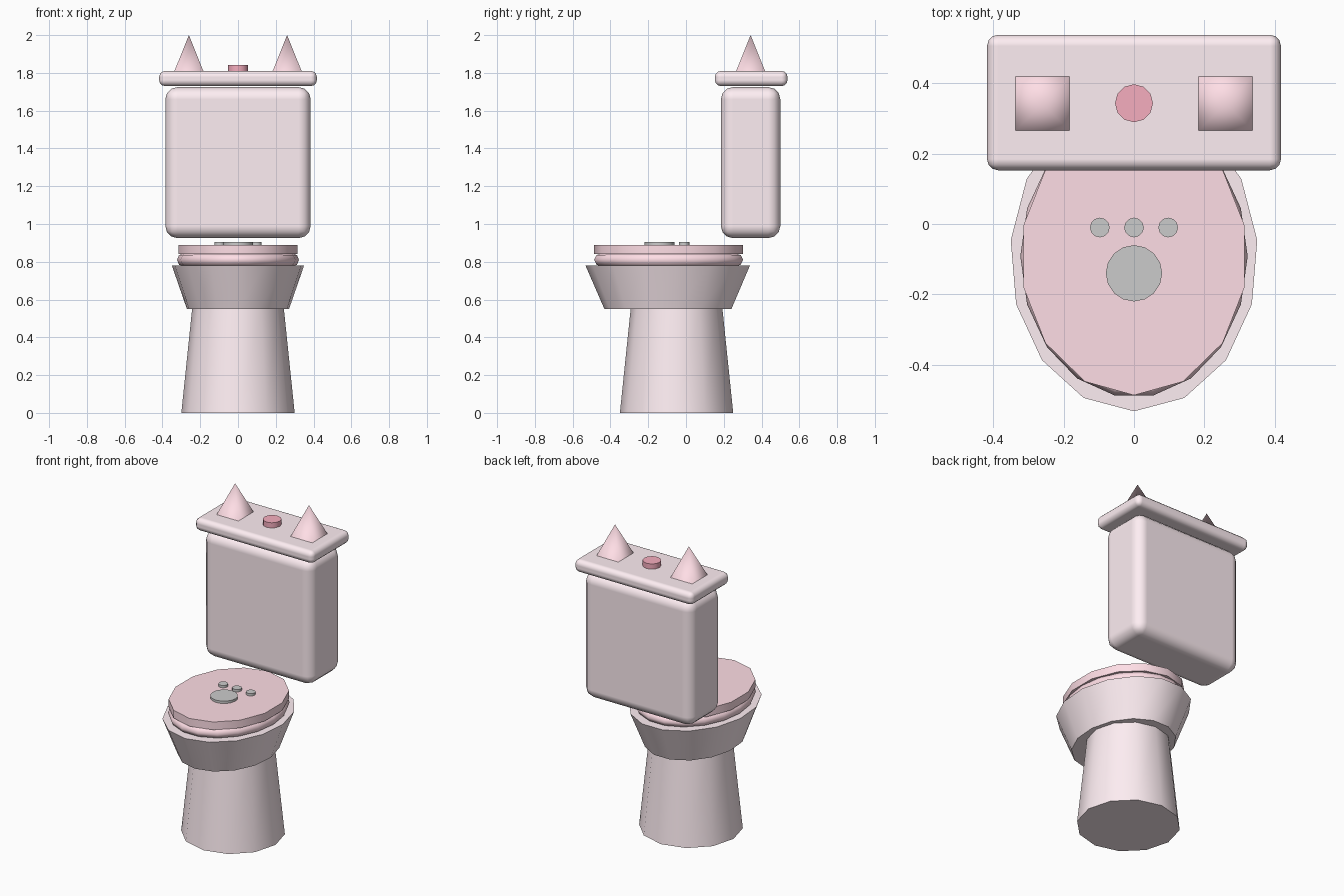
import bpy
import bmesh
from math import sin, cos, pi, radians

if "Cube" in bpy.data.objects:
    bpy.data.objects.remove(bpy.data.objects["Cube"])


def material(name, rgb):
    m = bpy.data.materials.new(name)
    m.diffuse_color = (*rgb, 1)
    m.use_nodes = True
    m.node_tree.nodes["Principled BSDF"].inputs["Base Color"].default_value = m.diffuse_color
    return m


PALE = material("pale_pink", (1.0, 0.86, 0.90))
PINK = material("pink", (1.0, 0.73, 0.79))
RED = material("rose", (0.92, 0.42, 0.52))


def finish(ob, mat, angle=35):
    if mat:
        ob.data.materials.append(mat)
    bpy.ops.object.select_all(action='DESELECT')
    ob.select_set(True)
    bpy.context.view_layer.objects.active = ob
    bpy.ops.object.shade_smooth_by_angle(angle=radians(angle))
    return ob


def frustum(name, x, y, z0, z1, r0, r1, sides, mat, stretch=1.0, turn=0.0, angle=35):
    """Capped tapered prism, first corner facing -y; r1 = 0 gives a point."""
    bm = bmesh.new()

    def ring(r, z):
        a = [turn + 2 * pi * i / sides for i in range(sides)]
        return [bm.verts.new((x + r * sin(t), y - r * stretch * cos(t), z)) for t in a]

    low = ring(r0, z0)
    bm.faces.new(low[::-1])
    if r1:
        high = ring(r1, z1)
        bm.faces.new(high)
    else:
        tip = bm.verts.new((x, y, z1))
    for i in range(sides):
        j = (i + 1) % sides
        bm.faces.new((low[i], low[j], high[j], high[i]) if r1 else (low[i], low[j], tip))
    me = bpy.data.meshes.new(name)
    bm.to_mesh(me)
    bm.free()
    ob = bpy.data.objects.new(name, me)
    bpy.context.collection.objects.link(ob)
    return finish(ob, mat, angle)


def rounded_box(name, size, loc, bevel, mat):
    bpy.ops.mesh.primitive_cube_add(size=1, location=loc)
    ob = bpy.context.object
    ob.name = name
    ob.scale = size
    bpy.ops.object.transform_apply(location=False, rotation=False, scale=True)
    finish(ob, mat)
    b = ob.modifiers.new("rounding", 'BEVEL')
    b.width = bevel
    b.segments = 3
    b.harden_normals = True
    return ob


# Pedestal and bowl
frustum("pedestal", 0, -0.05, 0, 0.55, 0.30, 0.243, 12, PALE)
frustum("bowl", 0, -0.092, 0.55, 0.78, 0.272, 0.352, 15, PALE, stretch=1.25)

# Seat ring
bpy.ops.mesh.primitive_torus_add(major_segments=18, minor_segments=8,
                                 major_radius=0.287, minor_radius=0.036,
                                 location=(0, -0.092, 0.81))
seat = bpy.context.object
seat.name = "seat"
seat.scale = (1, 1.24, 1)
finish(seat, PINK, 60)

# Closed seat lid with a paw print
frustum("seat_lid", 0, -0.092, 0.84, 0.89, 0.322, 0.322, 14, PINK, stretch=1.225)
frustum("paw_pad", 0, -0.14, 0.885, 0.905, 0.08, 0.08, 16, None)
for i, px in enumerate((-0.097, 0, 0.097)):
    frustum(f"paw_toe_{i + 1}", px, -0.01, 0.885, 0.905, 0.028, 0.028, 12, None)

# Tank and its lid
rounded_box("tank", (0.77, 0.315, 0.80), (0, 0.342, 1.325), 0.065, PALE)
rounded_box("tank_lid", (0.835, 0.385, 0.08), (0, 0.345, 1.77), 0.032, PALE)

# Flush button and ears
frustum("flush_button", 0, 0.343, 1.80, 1.843, 0.054, 0.054, 12, RED)
for side, ex in (("left", -0.26), ("right", 0.26)):
    frustum(f"{side}_ear", ex, 0.342, 1.80, 2.0, 0.114, 0, 4, PINK, turn=pi / 4, angle=85)
